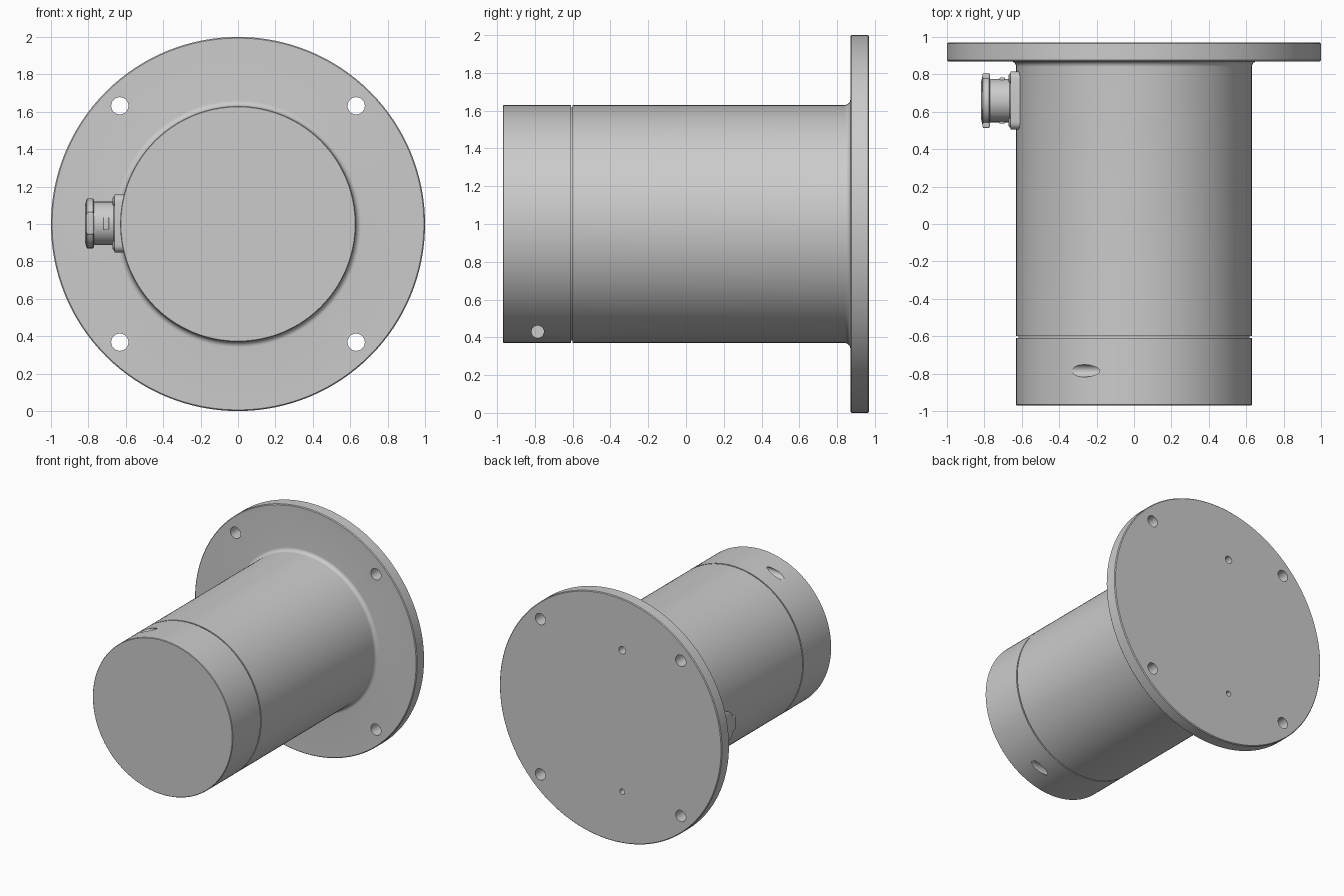
import bpy, bmesh, math
from mathutils import Matrix, Vector

cube = bpy.data.objects.get("Cube")
if cube:
    bpy.data.objects.remove(cube, do_unlink=True)

grey = bpy.data.materials.new("light grey metal")
grey.use_nodes = True
GREY = (0.6, 0.6, 0.6, 1)
grey.diffuse_color = GREY
grey.node_tree.nodes["Principled BSDF"].inputs["Base Color"].default_value = GREY


def make(name, bm):
    bmesh.ops.recalc_face_normals(bm, faces=bm.faces)
    mesh = bpy.data.meshes.new(name)
    bm.to_mesh(mesh)
    bm.free()
    mesh.materials.append(grey)
    ob = bpy.data.objects.new(name, mesh)
    bpy.context.collection.objects.link(ob)
    return ob


def lathe(name, profile, axis, origin, segs=96):
    """Revolve (distance along axis, radius) points and cap both ends."""
    bm = bmesh.new()
    turn = Matrix.Translation(origin) @ Vector((0, 0, 1)).rotation_difference(Vector(axis)).to_matrix().to_4x4()
    rings = []
    for d, r in profile:
        angles = [2 * math.pi * i / segs for i in range(segs)]
        rings.append([bm.verts.new(turn @ Vector((r * math.cos(a), r * math.sin(a), d))) for a in angles])
    for a, b in zip(rings, rings[1:]):
        for i in range(segs):
            j = (i + 1) % segs
            bm.faces.new((a[i], a[j], b[j], b[i]))
    bm.faces.new(rings[0])
    bm.faces.new(rings[-1])
    return make(name, bm)


def rod(name, start, axis, radius, length, segs=32):
    return lathe(name, [(0, radius), (length, radius)], axis, start, segs)


def box(name, centre, size, bevel, along=None):
    bm = bmesh.new()
    bmesh.ops.create_cube(bm, size=1, matrix=Matrix.Translation(centre) @ Matrix.Diagonal((*size, 1)))
    edges = [e for e in bm.edges if along is None
             or abs((e.verts[0].co - e.verts[1].co).normalized().dot(along)) > 0.9]
    bmesh.ops.bevel(bm, geom=edges, offset=bevel, segments=5, profile=0.5, affect='EDGES')
    return make(name, bm)


def activate(ob):
    bpy.ops.object.select_all(action='DESELECT')
    ob.select_set(True)
    bpy.context.view_layer.objects.active = ob


def drill(ob, cutters):
    activate(ob)
    for cutter in cutters:
        mod = ob.modifiers.new("hole", 'BOOLEAN')
        mod.operation = 'DIFFERENCE'
        mod.solver = 'EXACT'
        mod.object = cutter
        bpy.ops.object.modifier_apply(modifier=mod.name)
        bpy.data.objects.remove(cutter, do_unlink=True)


# Housing with front cap, parting groove, root fillet and mounting flange
R, F = 0.63, 0.03
profile = [(-0.97, R - 0.004), (-0.966, R), (-0.61, R), (-0.61, R - 0.012), (-0.6, R - 0.012), (-0.6, R)]
for i in range(9):
    a = math.pi / 2 * i / 8
    profile.append((0.87 - F + F * math.sin(a), R + F - F * math.cos(a)))
profile += [(0.87, 0.994), (0.876, 1), (0.964, 1), (0.97, 0.994)]
housing = lathe("housing_and_flange", profile, (0, 1, 0), (0, 0, 1), 128)

cutters = []
# Four mounting holes through the flange
for sx in (-1, 1):
    for sz in (-1, 1):
        cutters.append(rod("cutter", (0.632 * sx, 0.8, 1 + 0.632 * sz), (0, 1, 0), 0.046, 0.3))
# Two blind dowel holes in the back face
for sz, r in ((1, 0.031), (-1, 0.022)):
    cutters.append(rod("cutter", (-0.105, 0.82, 1 + 0.575 * sz), (0, 1, 0), r, 0.3))
# Two blind spanner holes in the front cap, opposite each other
for s in (-1, 1):
    cutters.append(rod("cutter", (0.13 * s, -0.785, 1 - 0.57 * s), (s, 0, 0), 0.033, 0.6))
drill(housing, cutters)

# Side connector
CY, CZ = 0.66, 1.003
parts = [housing]
plate = box("connector_plate", (-0.635, CY, CZ), (0.05, 0.31, 0.31), 0.04, Vector((1, 0, 0)))
parts.append(plate)
for sy in (-1, 1):
    for sz in (-1, 1):
        parts.append(lathe("connector_screw", [(0, 0.026), (0.012, 0.026), (0.018, 0.018)], (-1, 0, 0),
                           (-0.652, CY + 0.118 * sy, CZ + 0.118 * sz), 24))
parts.append(lathe("connector_barrel", [(0, 0.128), (0.065, 0.128), (0.075, 0.116), (0.2, 0.116)],
                   (-1, 0, 0), (-0.59, CY, CZ), 48))
parts.append(lathe("connector_cap", [(0, 0.128), (0.005, 0.133), (0.036, 0.133), (0.042, 0.125), (0.047, 0.1)],
                   (-1, 0, 0), (-0.77, CY, CZ), 48))
for s in (-1, 1):
    # Cap ears and barrel keys on both sides
    parts.append(box("connector_cap_ear", (-0.79, CY + 0.125 * s, CZ), (0.04, 0.045, 0.12), 0.01))
    parts.append(box("connector_key", (-0.705, CY + 0.114 * s, CZ), (0.03, 0.018, 0.065), 0.006))

for ob in parts:
    activate(ob)
    bpy.ops.object.shade_smooth_by_angle(angle=math.radians(30))
